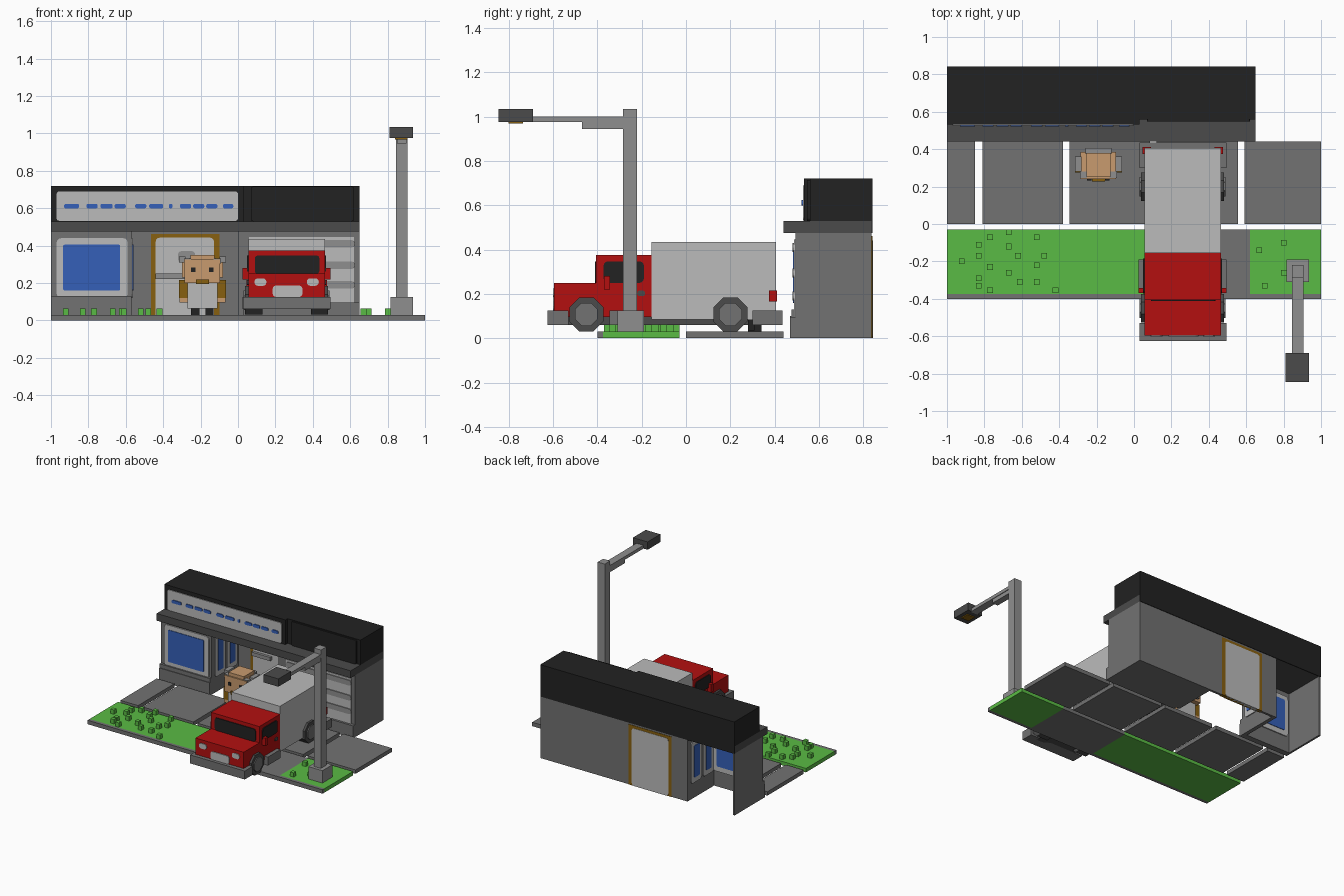
import bpy, bmesh, math
from mathutils import Matrix

cube = bpy.data.objects.get("Cube")
if cube:
    bpy.data.objects.remove(cube, do_unlink=True)


def material(name, *rgb):
    m = bpy.data.materials.new(name)
    m.use_nodes = True
    col = (*rgb, 1) if len(rgb) == 3 else (*rgb * 3, 1)
    m.diffuse_color = col
    m.node_tree.nodes["Principled BSDF"].inputs["Base Color"].default_value = col
    return m


BLACK = material("black", 0.016)
DARK = material("dark gray", 0.069)
MID = material("mid gray", 0.168)
STEEL = material("steel gray", 0.275)
PALE = material("pale gray", 0.497)
GREEN = material("grass green", 0.102, 0.497, 0.058)
RED = material("truck red", 0.451, 0.005, 0.005)
BLUE = material("glass blue", 0.036, 0.117, 0.48)
TAN = material("tan", 0.578, 0.328, 0.156)
GOLD = material("golden brown", 0.242, 0.117, 0.005)


def finish(name, bm, mat):
    bmesh.ops.recalc_face_normals(bm, faces=bm.faces)
    mesh = bpy.data.meshes.new(name)
    bm.to_mesh(mesh)
    bm.free()
    mesh.materials.append(mat)
    ob = bpy.data.objects.new(name, mesh)
    bpy.context.collection.objects.link(ob)
    return ob


def box(name, mat, x, y, z, axis=None, r=0.0):
    """Box from (min, max) ranges; optionally round the edges parallel to an axis."""
    bm = bmesh.new()
    bmesh.ops.create_cube(bm, size=1)
    for v in bm.verts:
        v.co = [(lo + hi) / 2 + c * (hi - lo) for c, (lo, hi) in zip(v.co, (x, y, z))]
    if axis is not None:
        edges = [e for e in bm.edges
                 if abs((e.verts[0].co - e.verts[1].co).normalized()[axis]) > 0.9]
        bmesh.ops.bevel(bm, geom=edges, offset=r, segments=3, profile=0.5, affect='EDGES')
    return finish(name, bm, mat)


def disc(name, mat, x, y, z, r, sides=8):
    """Low-sided cylinder along x, with a flat side down."""
    bm = bmesh.new()
    turn = Matrix.Rotation(math.pi / 2, 4, 'Y') @ Matrix.Rotation(math.pi / sides, 4, 'Z')
    place = Matrix.Translation((sum(x) / 2, y, z)) @ turn
    bmesh.ops.create_cone(bm, cap_ends=True, segments=sides, radius1=r, radius2=r,
                          depth=x[1] - x[0], matrix=place)
    return finish(name, bm, mat)


# Pavement tiles, lawns, driveway and kerb
for x in ((-1, -.85), (-.81, -.38), (-.345, .085), (.12, .555), (.59, 1)):
    box("pavement_tile", MID, x, (0, .44), (0, .03))
box("large_lawn", GREEN, (-1, .06), (-.375, -.03), (0, .03))
box("small_lawn", GREEN, (.62, 1), (-.375, -.03), (0, .03))
box("driveway", MID, (.06, .62), (-.375, -.03), (0, .03))
box("kerb", MID, (-1, 1), (-.4, -.375), (0, .03))

# Grass tufts
tufts = ((-.92, -.2), (-.83, -.11), (-.77, -.07), (-.67, -.045), (-.83, -.17), (-.77, -.23),
         (-.67, -.12), (-.62, -.17), (-.52, -.07), (-.48, -.17), (-.52, -.22), (-.67, -.26),
         (-.61, -.31), (-.52, -.31), (-.83, -.29), (-.83, -.33), (-.77, -.355), (-.42, -.355),
         (.8, -.1), (.67, -.14), (.8, -.26), (.7, -.33))
for tx, ty in tufts:
    box("grass_tuft", GREEN, (tx - .015, tx + .015), (ty - .015, ty + .015), (.025, .063))

# Shop walls: solid garage, back wall, open-backed display bay
box("garage_block", MID, (0, .65), (.495, .838), (0, .475))
box("back_wall", MID, (-.6, .02), (.82, .838), (0, .475))
box("bay_front_wall", MID, (-1, -.57), (.495, .515), (0, .475))
box("bay_outer_wall", MID, (-1, -.985), (.495, .838), (0, .475))
box("bay_inner_wall", MID, (-.6, -.57), (.495, .838), (0, .475))
box("bay_plinth", MID, (-1, -.57), (.47, .5), (0, .1))
box("bay_sill", MID, (-1, -.57), (.475, .5), (.1, .13))
box("garage_plinth", MID, (.03, .65), (.47, .5), (0, .095))

# Display windows, visible from both sides of their walls
box("bay_window_frame", PALE, (-.97, -.59), (.487, .523), (.12, .44), 1, .025)
box("bay_window_glass", BLUE, (-.935, -.63), (.483, .527), (.16, .405), 1, .008)
for y in ((.53, .655), (.675, .8)):
    box("side_window_frame", PALE, (-.607, -.563), y, (.12, .44), 0, .02)
    box("side_window_glass", BLUE, (-.611, -.559), (y[0] + .03, y[1] - .03), (.16, .405), 0, .008)

# Door, visible from both sides of the back wall
box("door_frame", GOLD, (-.465, -.1), (.814, .841), (.0, .462))
box("door_panel", PALE, (-.44, -.128), (.81, .843), (.0, .442), 1, .02)
box("door_handle", STEEL, (-.44, -.28), (.79, .812), (.222, .25))
box("door_notice", STEEL, (-.32, -.23), (.805, .812), (.31, .37), 1, .015)

# Roller shutter
box("shutter", PALE, (.06, .62), (.487, .5), (.095, .445))
for z in (.19, .295, .41):
    box("shutter_slat", STEEL, (.07, .625), (.48, .488), (z - .02, z + .02), 1, .018)

# Ledge, roof and sign
box("ledge", DARK, (-1, .65), (.44, .836), (.475, .53))
box("roof_back_panel", BLACK, (-1, .65), (.834, .842), (.475, .53))
box("roof_left", BLACK, (-1, .03), (.533, .842), (.53, .72))
box("roof_right", BLACK, (.03, .65), (.56, .842), (.53, .72))
box("roof_front_panel", BLACK, (.07, .62), (.547, .562), (.53, .715), 1, .01)
box("sign_board", PALE, (-.97, 0), (.527, .535), (.532, .69), 1, .015)
for x in ((-.93, -.85), (-.81, -.75), (-.735, -.67), (-.66, -.6), (-.55, -.49), (-.475, -.4),
          (-.37, -.35), (-.31, -.25), (-.24, -.18), (-.17, -.11), (-.08, -.025)):
    box("sign_stripe", BLUE, x, (.521, .528), (.599, .623), 1, .009)

# Street lamp
box("lamp_base", STEEL, (.815, .935), (-.31, -.19), (.03, .125))
box("lamp_pole", STEEL, (.845, .905), (-.285, -.22), (.12, 1.035))
box("lamp_arm", STEEL, (.845, .905), (-.7, -.28), (.975, 1))
box("lamp_brace", STEEL, (.85, .9), (-.47, -.28), (.945, .98))
box("lamp_head", DARK, (.81, .935), (-.845, -.69), (.975, 1.035))
box("lamp_lens", GOLD, (.84, .905), (-.8, -.735), (.968, .976))

# Truck body
TX = (.055, .465)
MIDDLE = .26
box("truck_cargo_box", PALE, TX, (-.155, .405), (.085, .435))
box("truck_hood", RED, TX, (-.595, -.4), (.095, .25))
box("truck_cab", RED, TX, (-.405, -.155), (.095, .375))
box("truck_chassis", DARK, (.1, .42), (-.56, .4), (.06, .1))
box("front_bumper", MID, (.03, .495), (-.625, -.53), (.06, .125))
box("rear_bumper", MID, (.03, .495), (.3, .435), (.06, .125))
box("windshield", BLACK, (.09, .435), (-.411, -.403), (.25, .347), 1, .015)
box("grille", PALE, (.185, .345), (-.601, -.593), (.125, .187), 1, .02)


def both_sides(a, b):
    """x ranges at distance a..b from the truck's middle, on each side."""
    return (MIDDLE - b, MIDDLE - a), (MIDDLE + a, MIDDLE + b)


# Truck parts repeated on both sides
for x in both_sides(.108, .172):
    box("headlight", PALE, x, (-.601, -.593), (.185, .225), 1, .018)
for x in both_sides(.2, .211):
    box("side_window", BLACK, x, (-.372, -.19), (.25, .347), 0, .02)
    box("door_catch", DARK, x, (-.22, -.185), (.19, .215), 0, .01)
for x in both_sides(.2, .235):
    box("wing_mirror", RED, x, (-.37, -.342), (.22, .28))
    box("cab_step", MID, x, (-.345, -.19), (.06, .125))
for x in both_sides(.17, .215):
    box("tail_light", RED, x, (.375, .411), (.165, .215))
for x in both_sides(.16, .2):
    box("mud_flap", BLACK, x, (.28, .31), (.035, .1))
for y in (-.45, .2):
    for x in both_sides(.13, .222):
        disc("wheel", DARK, x, y, .108, .083)
    for x in both_sides(.2, .23):
        disc("wheel_hub", MID, x, y, .108, .056)

# Shopkeeper figure
FX = -.19


def figure(name, mat, dx, y, z, mirror=False):
    for s in ((1, -1) if mirror else (1,)):
        xs = sorted((FX + s * dx[0], FX + s * dx[1]))
        box(name, mat, xs, y, z)


figure("figure_leg", BLACK, (.015, .06), (.28, .34), (.03, .075), True)
figure("figure_apron", PALE, (-.08, .08), (.265, .35), (.065, .21))
figure("figure_sleeve", GOLD, (.078, .125), (.275, .34), (.12, .215), True)
figure("figure_hand", TAN, (.08, .123), (.275, .34), (.095, .12), True)
figure("figure_head", TAN, (-.095, .095), (.24, .385), (.2, .325))
figure("figure_muzzle", GOLD, (-.035, .035), (.228, .245), (.195, .22))
figure("figure_eye", BLACK, (.036, .06), (.233, .242), (.258, .282), True)
figure("figure_ear", TAN, (.09, .11), (.29, .35), (.23, .315), True)
figure("figure_hair_side", STEEL, (.09, .126), (.28, .36), (.31, .342), True)
figure("figure_hair_corner", STEEL, (.06, .1), (.245, .28), (.305, .33), True)
figure("figure_hair_back", STEEL, (-.07, .07), (.375, .405), (.22, .335))
figure("figure_crown", TAN, (-.065, .065), (.25, .38), (.32, .35))
